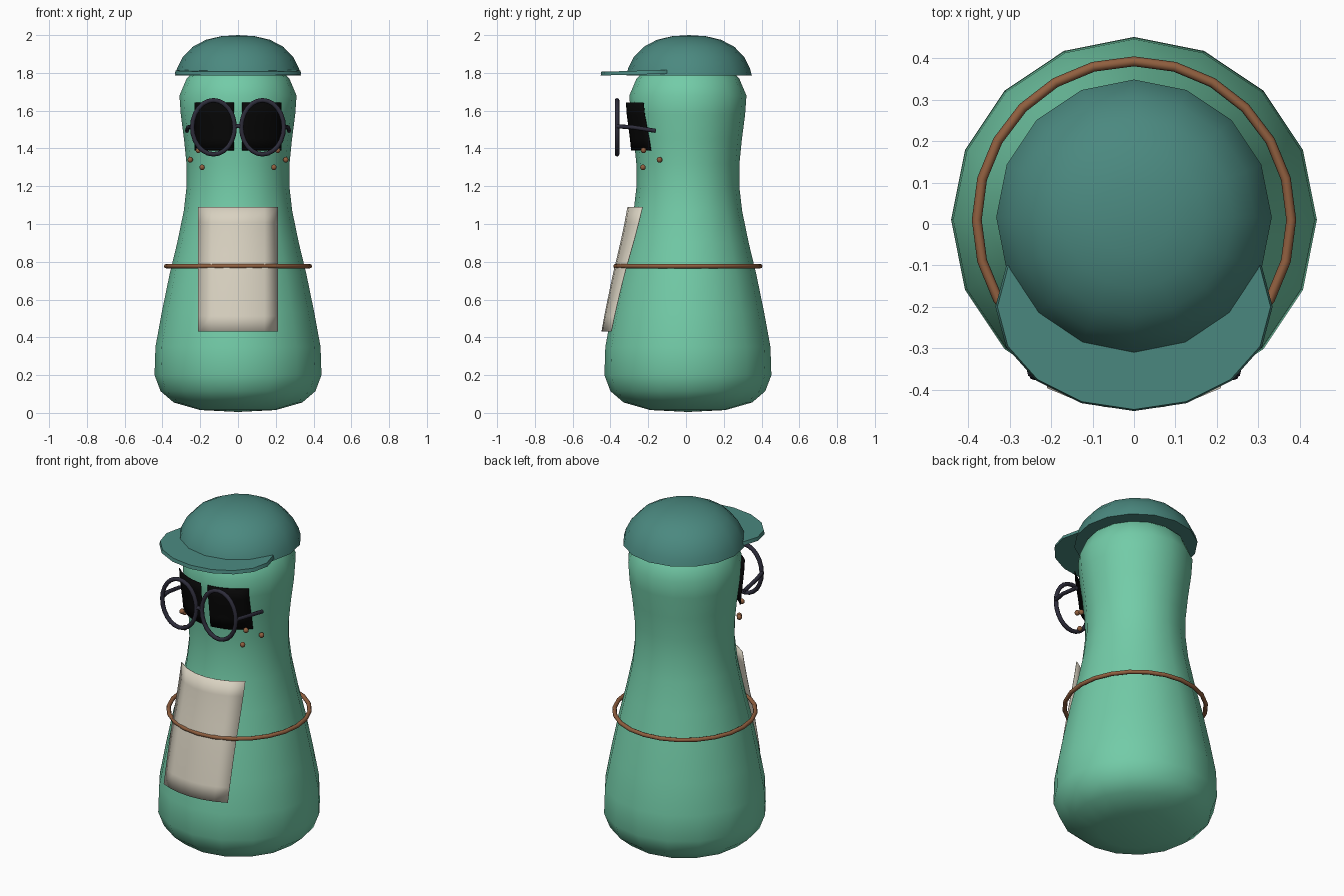
import bpy, bmesh, math
from mathutils import Vector

if "Cube" in bpy.data.objects:
    bpy.data.objects.remove(bpy.data.objects["Cube"], do_unlink=True)

CY = 0.01      # depth of the body axis
SIDES = 16


def material(name, rgb):
    m = bpy.data.materials.new(name)
    m.use_nodes = True
    m.diffuse_color = (*rgb, 1)
    m.node_tree.nodes["Principled BSDF"].inputs["Base Color"].default_value = (*rgb, 1)
    return m


GREEN = material("mint green", (0.17, 0.60, 0.39))
TEAL = material("teal cloth", (0.07, 0.25, 0.215))
CREAM = material("cream paper", (0.69, 0.64, 0.53))
BROWN = material("brown cord", (0.28, 0.115, 0.05))
FRAME = material("dark frame", (0.026, 0.025, 0.042))
BLACK = material("black lens", (0.002, 0.002, 0.002))


def finish(bm, name, mat, angle=50):
    bmesh.ops.recalc_face_normals(bm, faces=bm.faces)
    me = bpy.data.meshes.new(name)
    bm.to_mesh(me)
    bm.free()
    ob = bpy.data.objects.new(name, me)
    bpy.context.collection.objects.link(ob)
    me.materials.append(mat)
    bpy.ops.object.select_all(action="DESELECT")
    bpy.context.view_layer.objects.active = ob
    ob.select_set(True)
    bpy.ops.object.shade_smooth_by_angle(angle=math.radians(angle))
    return ob


def lathe(name, profile, mat, cy, angle=50):
    bm = bmesh.new()
    vs = [bm.verts.new((r, 0, z)) for r, z in profile]
    es = [bm.edges.new(p) for p in zip(vs, vs[1:])]
    bmesh.ops.spin(bm, geom=vs + es, cent=(0, 0, 0), axis=(0, 0, 1),
                   angle=math.tau, steps=SIDES)
    bmesh.ops.remove_doubles(bm, verts=bm.verts, dist=0.0005)
    bmesh.ops.translate(bm, verts=bm.verts, vec=(0, cy, 0))
    return finish(bm, name, mat, angle)


def tube(name, points, radius, mat, closed=False):
    cu = bpy.data.curves.new(name, "CURVE")
    cu.dimensions = "3D"
    cu.bevel_depth = radius
    cu.bevel_resolution = 2
    cu.use_fill_caps = True
    sp = cu.splines.new("POLY")
    sp.points.add(len(points) - 1)
    for p, co in zip(sp.points, points):
        p.co = (*co, 1)
    sp.use_cyclic_u = closed
    sp.use_smooth = True
    cu.materials.append(mat)
    ob = bpy.data.objects.new(name, cu)
    bpy.context.collection.objects.link(ob)
    return ob


def ring(cx, cy, cz, a, b, n, upright):
    pts = []
    for i in range(n):
        t = math.tau * i / n
        u, v = a * math.cos(t), b * math.sin(t)
        pts.append((cx + u, cy, cz + v) if upright else (cx + u, cy + v, cz))
    return pts


# Body
BODY = [(0, 0.005), (0.2, 0.015), (0.34, 0.055), (0.41, 0.115), (0.442, 0.2),
        (0.437, 0.35), (0.404, 0.53), (0.363, 0.73), (0.322, 0.9),
        (0.287, 1.07), (0.272, 1.2), (0.273, 1.32), (0.286, 1.45),
        (0.303, 1.58), (0.31, 1.68), (0.272, 1.77), (0.2, 1.84), (0, 1.88)]
lathe("body", BODY, GREEN, CY, 60)


def body_radius(z):
    for (r0, z0), (r1, z1) in zip(BODY, BODY[1:]):
        if z0 <= z <= z1:
            return r0 + (r1 - r0) * (z - z0) / (z1 - z0)


def wrapped_patch(name, x0, x1, z0, z1, offset, mat, nx=6, nz=8):
    """Thin sheet that follows the front of the body."""
    bm = bmesh.new()
    rows = []
    for j in range(nz + 1):
        z = z0 + (z1 - z0) * j / nz
        r = body_radius(z) + offset
        xs = [x0 + (x1 - x0) * i / nx for i in range(nx + 1)]
        rows.append([bm.verts.new((x, CY - math.sqrt(r * r - x * x), z)) for x in xs])
    for a, b in zip(rows, rows[1:]):
        for i in range(nx):
            bm.faces.new((a[i], a[i + 1], b[i + 1], b[i]))
    ob = finish(bm, name, mat)
    mod = ob.modifiers.new("thickness", "SOLIDIFY")
    mod.thickness = 0.003
    mod.offset = 0
    return ob


# Apron and its cord
wrapped_patch("apron", -0.21, 0.21, 0.43, 1.09, 0.034, CREAM)
tube("apron_cord", ring(0, CY, 0.777, 0.38, 0.383, 24, False), 0.012, BROWN, True)

# Cap dome and brim
lathe("cap_dome", [(0, 1.785), (0.333, 1.785), (0.322, 1.825), (0.292, 1.885),
                   (0.24, 1.938), (0.17, 1.975), (0.09, 1.994), (0, 2.0)],
      TEAL, 0.016)
bm = bmesh.new()
bmesh.ops.create_cone(bm, cap_ends=True, segments=SIDES, radius1=1, radius2=0.985, depth=1)
for v in bm.verts:
    x, y, z = v.co
    v.co = Vector((0.335 * x, -0.2 + 0.252 * y, 1.803 + 0.02 * z + 0.007 * y))
finish(bm, "cap_brim", TEAL)

# Lenses, spectacle frame and freckles, mirrored on both sides
EYE_Y, EYE_Z = -0.365, 1.512
FRECKLES = [(0.21, -0.225, 1.39), (0.253, -0.14, 1.34), (0.19, -0.228, 1.3)]
for side, s in (("left", 1), ("right", -1)):
    xs = sorted((0.022 * s, 0.228 * s))
    wrapped_patch("lens_" + side, *xs, 1.388, 1.643, 0.02, BLACK, 6, 4)
    tube("frame_rim_" + side, ring(0.13 * s, EYE_Y, EYE_Z, 0.112, 0.143, 24, True),
         0.012, FRAME, True)
    tube("frame_arm_" + side,
         [(0.245 * s, EYE_Y, 1.517), (0.265 * s, -0.28, 1.512), (0.27 * s, -0.16, 1.493)],
         0.011, FRAME)
    for i, co in enumerate(FRECKLES):
        bm = bmesh.new()
        bmesh.ops.create_uvsphere(bm, u_segments=10, v_segments=6, radius=0.015)
        bmesh.ops.translate(bm, verts=bm.verts, vec=(co[0] * s, co[1], co[2]))
        finish(bm, f"freckle_{side}_{i + 1}", BROWN)
tube("frame_bridge", [(-0.022, EYE_Y, 1.515), (0, EYE_Y, 1.52), (0.022, EYE_Y, 1.515)],
     0.011, FRAME)
